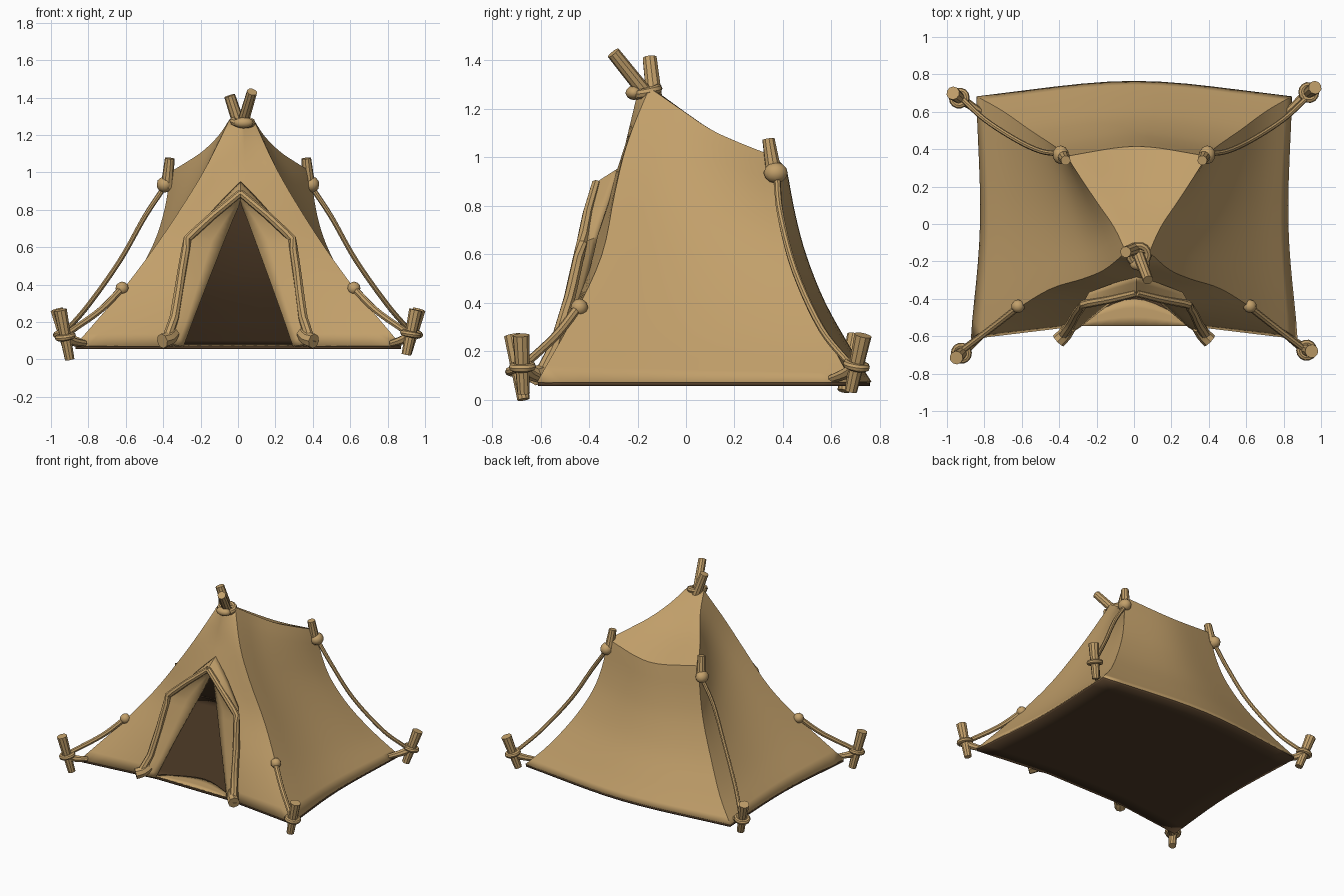
import bpy, bmesh, math
from mathutils import Vector

cube = bpy.data.objects.get("Cube")
if cube:
    bpy.data.objects.remove(cube, do_unlink=True)


def material(name, colour):
    mat = bpy.data.materials.new(name)
    mat.use_nodes = True
    mat.diffuse_color = colour
    bsdf = mat.node_tree.nodes["Principled BSDF"]
    bsdf.inputs["Base Color"].default_value = colour
    bsdf.inputs["Roughness"].default_value = 0.9
    return mat


tan = material("tan_canvas", (0.54, 0.35, 0.145, 1))
dark = material("dark_brown_lining", (0.08, 0.045, 0.021, 1))


def finish(name, bm, materials=(tan,), angle=35):
    mesh = bpy.data.meshes.new(name)
    bm.to_mesh(mesh)
    bm.free()
    obj = bpy.data.objects.new(name, mesh)
    bpy.context.collection.objects.link(obj)
    for mat in materials:
        mesh.materials.append(mat)
    bpy.ops.object.select_all(action='DESELECT')
    obj.select_set(True)
    bpy.context.view_layer.objects.active = obj
    bpy.ops.object.shade_smooth_by_angle(angle=math.radians(angle))
    return obj


def curve(pts, n, smooth=True):
    """Sample n + 1 points along a path, rounded or straight."""
    p = [Vector(q) for q in pts]
    out = []
    for i in range(n + 1):
        s = i / n * (len(p) - 1)
        k = min(int(s), len(p) - 2)
        t = s - k
        a, b = p[k], p[k + 1]
        if smooth:
            before = p[k - 1] if k else 2 * a - b
            after = p[k + 2] if k + 2 < len(p) else 2 * b - a
            m0, m1 = (b - before) / 2, (after - a) / 2
            u = 1 - t
            out.append(a * (1 + 2 * t) * u * u + m0 * t * u * u
                       + b * t * t * (3 - 2 * t) - m1 * t * t * u)
        else:
            out.append(a.lerp(b, t))
    return out


def flip(pts):
    return [Vector((-p.x, p.y, p.z)) for p in pts]


def patch(bm, top, bottom, left, right):
    """Fill four edge curves with a blended sheet of quads."""
    nu, nv = len(top) - 1, len(left) - 1
    rows = []
    for j in range(nv + 1):
        v = j / nv
        row = []
        for i in range(nu + 1):
            u = i / nu
            p = top[i].lerp(bottom[i], v) + left[j].lerp(right[j], u)
            p -= top[0].lerp(top[-1], u).lerp(bottom[0].lerp(bottom[-1], u), v)
            p.x += 0.015 * p.z          # the tent leans a touch to its left
            row.append(bm.verts.new(p))
        rows.append(row)
    for a, b in zip(rows, rows[1:]):
        for i in range(nu):
            bm.faces.new((a[i], b[i], b[i + 1], a[i + 1]))


def sheet(name, bm, thickness, materials=(tan,)):
    """Give cloth a thickness; a second material lines its inner side."""
    bmesh.ops.remove_doubles(bm, verts=bm.verts, dist=0.0005)
    bmesh.ops.recalc_face_normals(bm, faces=bm.faces)
    obj = finish(name, bm, materials)
    mod = obj.modifiers.new("cloth_thickness", 'SOLIDIFY')
    mod.thickness = thickness
    mod.offset = 0
    mod.material_offset = len(materials) - 1


def tube(name, pts, radius, n=14, smooth=True, sides=8, closed=False):
    """Sweep a round section along a path, with its ends capped."""
    path = pts if closed else curve(pts, n, smooth)
    bm = bmesh.new()
    rings = []
    for i, p in enumerate(path):
        if closed:
            d = path[(i + 1) % len(path)] - path[i - 1]
        else:
            d = path[min(i + 1, len(path) - 1)] - path[max(i - 1, 0)]
        q = d.to_track_quat('Z', 'Y')
        r = radius[0] + (radius[1] - radius[0]) * i / max(len(path) - 1, 1)
        angles = [k * math.tau / sides for k in range(sides)]
        rings.append([bm.verts.new(p + q @ Vector((r * math.cos(a), r * math.sin(a), 0)))
                      for a in angles])
    pairs = list(zip(rings, rings[1:] + rings[:1]))
    for a, b in pairs if closed else pairs[:-1]:
        for k in range(sides):
            m = (k + 1) % sides
            bm.faces.new((a[k], a[m], b[m], b[k]))
    if not closed:
        bm.faces.new(rings[0][::-1])
        bm.faces.new(rings[-1])
    bmesh.ops.recalc_face_normals(bm, faces=bm.faces)
    finish(name, bm)


def loop(name, centre, axis, radius, thick):
    q = Vector(axis).to_track_quat('Z', 'Y')
    ring = [Vector(centre) + q @ Vector((radius * math.cos(k * math.tau / 14),
                                         radius * math.sin(k * math.tau / 14), 0))
            for k in range(14)]
    tube(name, ring, (thick, thick), closed=True)


def knot(name, centre, size):
    bm = bmesh.new()
    bmesh.ops.create_icosphere(bm, subdivisions=2, radius=1)
    bmesh.ops.scale(bm, vec=size, verts=bm.verts)
    bmesh.ops.translate(bm, vec=centre, verts=bm.verts)
    finish(name, bm)


# Seams of the canvas on the left half
ridge = curve([(.06, -.15, 1.28), (.12, -.02, 1.19), (.2, .1, 1.11), (.28, .22, 1.055), (.37, .36, 1)], 12)
front_seam = curve([(.06, -.15, 1.28), (.17, -.24, 1.05), (.285, -.29, .85),
                    (.455, -.345, .59), (.65, -.465, .33), (.87, -.61, .07)], 20)
door_seam = curve([(0, -.19, 1.28), (0, -.245, 1.05), (0, -.31, .85),
                   (.1, -.39, .59), (.2, -.47, .33), (.295, -.54, .07)], 20, False)
back_seam = curve([(.37, .36, 1), (.4, .39, .8), (.455, .43, .62), (.56, .5, .42),
                   (.7, .6, .22), (.84, .68, .07)], 20)
side_hem = curve([front_seam[-1], (.82, 0, .07), back_seam[-1]], 12)
front_hem = curve([door_seam[-1], front_seam[-1]], 8)
front_top = curve([door_seam[0], front_seam[0]], 8)
back_top = curve([(-.37, .36, 1), (0, .41, .95), (.37, .36, 1)], 12)
back_hem = curve([(-.84, .68, .07), (0, .76, .07), (.84, .68, .07)], 12)

# Tent walls and roof
walls = bmesh.new()
for side in (list, flip):
    patch(walls, side(ridge), side(side_hem), side(front_seam), side(back_seam))
    patch(walls, side(front_top), side(front_hem), side(door_seam), side(front_seam))
patch(walls, back_top, back_hem, flip(back_seam), back_seam)
peak = curve([(-.06, -.15, 1.28), (0, -.15, 1.285), (.06, -.15, 1.28)], 12)
patch(walls, peak, back_top, flip(ridge), ridge)
sheet("tent_canvas", walls, 0.012, (tan, dark))

# Ground sheet, following the hems
floor = bmesh.new()
front_line = curve([(-.87, -.61, .07), (-.295, -.54, .07), (.295, -.54, .07), (.87, -.61, .07)], 12, False)
patch(floor, front_line, back_hem, flip(side_hem), side_hem)
bmesh.ops.translate(floor, vec=(0, 0, -.006), verts=floor.verts)
sheet("ground_sheet", floor, 0.018, (dark,))

# Light cloth sill just inside the door
sill = bmesh.new()
sill_front = curve([(-.3, -.545, .077), (.3, -.545, .077)], 10)
sill_back = curve([(-.27, -.5, .077), (0, -.4, .077), (.27, -.5, .077)], 10)
left, right = (curve([sill_front[k], sill_back[k]], 3) for k in (0, -1))
patch(sill, sill_front, sill_back, left, right)
sheet("door_sill", sill, 0.008)

# Door awning: cloth folded out from the wall to a rolled edge
frame = [(0, -.37, .89), (.145, -.405, .77), (.28, -.43, .645), (.315, -.48, .42),
         (.345, -.54, .22), (.39, -.61, .085)]
roll = curve(frame, 20, False)
wall_line = curve([(0, -.275, .95), (.13, -.32, .81), (.245, -.365, .67),
                   (.28, -.43, .42), (.31, -.5, .22), (.34, -.55, .07)], 20, False)
opening = curve([(0, -.315, .85), (.04, -.345, .75), (.085, -.38, .63),
                 (.165, -.445, .42), (.24, -.505, .22), (.295, -.55, .07)], 20, False)
awning = bmesh.new()
for side in (list, flip):
    for inner in (wall_line, opening):
        top, bottom = (curve([roll[k], inner[k]], 3) for k in (0, -1))
        patch(awning, side(top), side(bottom), side(roll), side(inner))
sheet("door_awning", awning, 0.012)
for s, label in ((1, "left"), (-1, "right")):
    tube(f"awning_roll_{label}", [(s * x + .015 * z, y, z) for x, y, z in frame],
         (.02, .027), 20, False)
    tube(f"awning_foot_{label}", [(s * .345, -.55, .14), (s * .37, -.59, .11), (s * .405, -.625, .098)],
         (.036, .04), 4)

# Crossed poles and lashing at the peak
tube("peak_pole_front", [(0, -.1, 1.18), (.075, -.3, 1.43)], (.032, .028), 3, sides=10)
tube("peak_pole_back", [(.04, -.12, 1.15), (-.045, -.15, 1.41)], (.036, .03), 3, sides=10)
loop("peak_lashing", (.025, -.165, 1.27), (.1, -.25, 1), .05, .02)
knot("peak_knot", (.03, -.215, 1.265), (.055, .035, .03))

# Back posts, pegs, guy ropes and knots on each corner
for s, side in ((1, "left"), (-1, "right")):
    tube(f"back_post_{side}", [(s * .38, .365, .92), (s * .365, .34, 1.075)], (.034, .026), 3, sides=10)
    knot(f"post_knot_{side}", (s * .392, .37, .935), (.044, .05, .044))
    tube(f"back_rope_{side}", [(s * .395, .375, .92), (s * .5, .39, .76), (s * .63, .45, .53),
                               (s * .8, .56, .29), (s * .93, .68, .14)], (.014, .014), 20)
    knot(f"front_knot_{side}", (s * .62, -.44, .38), (.036, .036, .036))
    tube(f"front_rope_{side}", [(s * .62, -.445, .38), (s * .74, -.54, .26), (s * .91, -.67, .14)],
         (.019, .017), 10)
    for end, top, foot in (("front", (.95, -.715, .265), (.9, -.67, 0.0)),
                           ("back", (.968, .73, .265), (.905, .68, .035))):
        top, foot = (Vector((s * x, y, z)) for x, y, z in (top, foot))
        if (side, end) == ("left", "front"):
            top.y, foot.z = -.68, .025
        if (side, end) == ("right", "back"):
            top.y, foot.y = .7, .65
        axis = top - foot
        tube(f"{end}_peg_{side}", [foot, top], (.026, .036), 4, sides=10)
        loop(f"{end}_peg_loop_{side}", foot + axis * .46, axis, .04, .017)
        hem = Vector((s * .82, math.copysign(.6, top.y), .085))
        tube(f"{end}_corner_tie_{side}", [hem, hem.lerp(foot + axis * .38, .6), foot + axis * .42],
             (.018, .03), 6)
